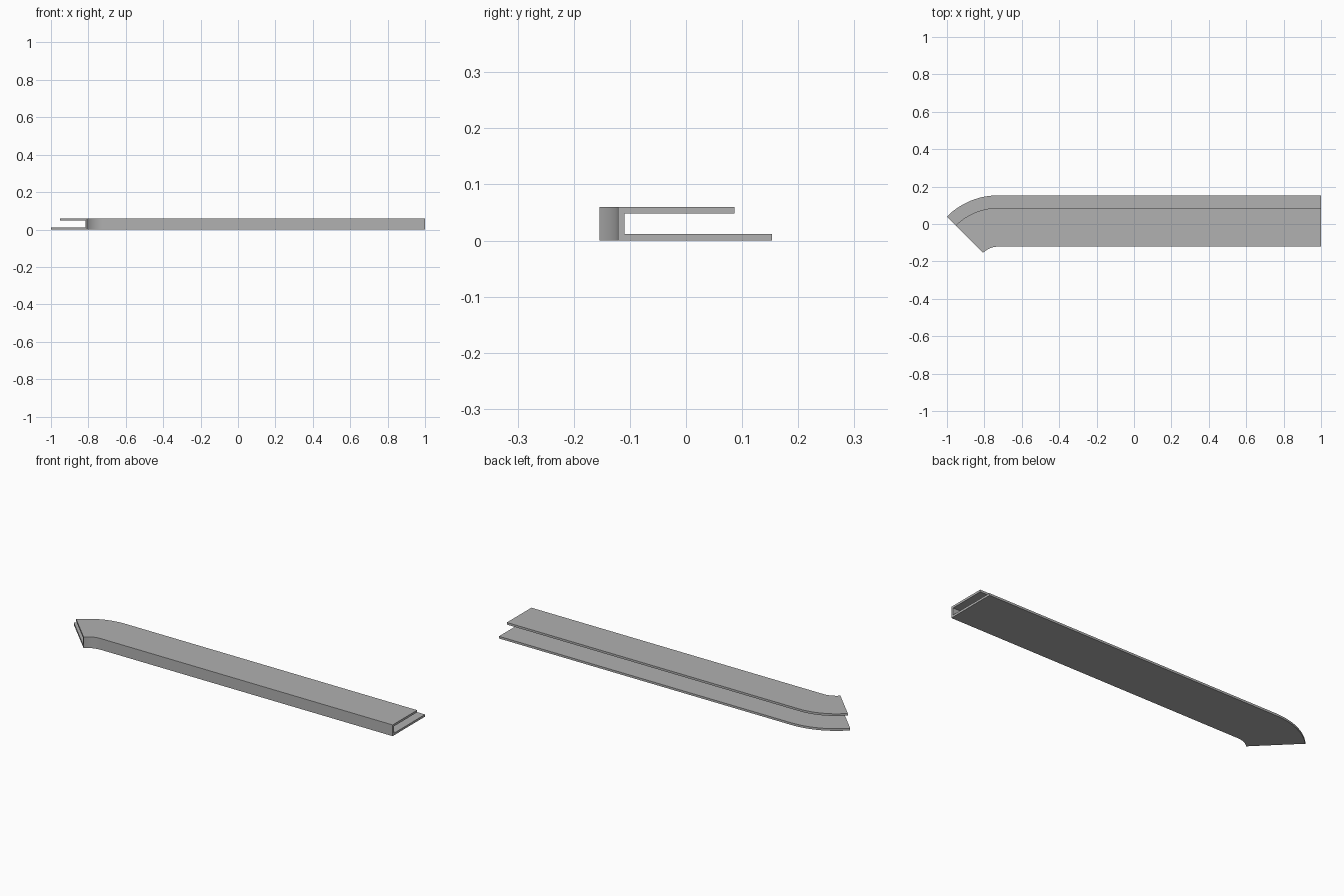
import bpy
import bmesh
from math import sin, cos, radians

cube = bpy.data.objects.get("Cube")
if cube:
    bpy.data.objects.remove(cube, do_unlink=True)

# One plain grey finish
grey = bpy.data.materials.new("matte_grey")
grey.use_nodes = True
grey.diffuse_color = (0.44, 0.44, 0.44, 1)
grey.node_tree.nodes["Principled BSDF"].inputs["Base Color"].default_value = (0.44, 0.44, 0.44, 1)

# Bend centre, and channel section measured as (radius from it, height)
CX, CY = -0.727, -0.233
INNER, TOP_EDGE, BOTTOM_EDGE = 0.112, 0.319, 0.386
HEIGHT, THICK = 0.06, 0.0115
BEND, STEPS = radians(45), 24
section = [
    (INNER, 0), (BOTTOM_EDGE, 0), (BOTTOM_EDGE, THICK),
    (INNER + THICK, THICK), (INNER + THICK, HEIGHT - THICK),
    (TOP_EDGE, HEIGHT - THICK), (TOP_EDGE, HEIGHT), (INNER, HEIGHT),
]

# Stations along the sweep: straight end, then the arc
stations = [(1.0, 0.0)] + [(CX, BEND * i / STEPS) for i in range(STEPS + 1)]

bm = bmesh.new()
rings = [[bm.verts.new((x - r * sin(a), CY + r * cos(a), z)) for r, z in section]
         for x, a in stations]
for near, far in zip(rings, rings[1:]):
    for i in range(len(section)):
        j = (i + 1) % len(section)
        bm.faces.new((near[i], near[j], far[j], far[i]))

# End caps, split into bottom flange, web and top flange
for ring in (rings[0], rings[-1]):
    for corners in ((0, 1, 2, 3), (0, 3, 4, 7), (4, 5, 6, 7)):
        bm.faces.new([ring[i] for i in corners])
bmesh.ops.recalc_face_normals(bm, faces=bm.faces[:])

mesh = bpy.data.meshes.new("curved_channel")
bm.to_mesh(mesh)
bm.free()
mesh.materials.append(grey)
channel = bpy.data.objects.new("curved_channel", mesh)
bpy.context.collection.objects.link(channel)

# Smooth bend, sharp edges
bpy.ops.object.select_all(action="DESELECT")
channel.select_set(True)
bpy.context.view_layer.objects.active = channel
bpy.ops.object.shade_smooth_by_angle(angle=radians(30))
